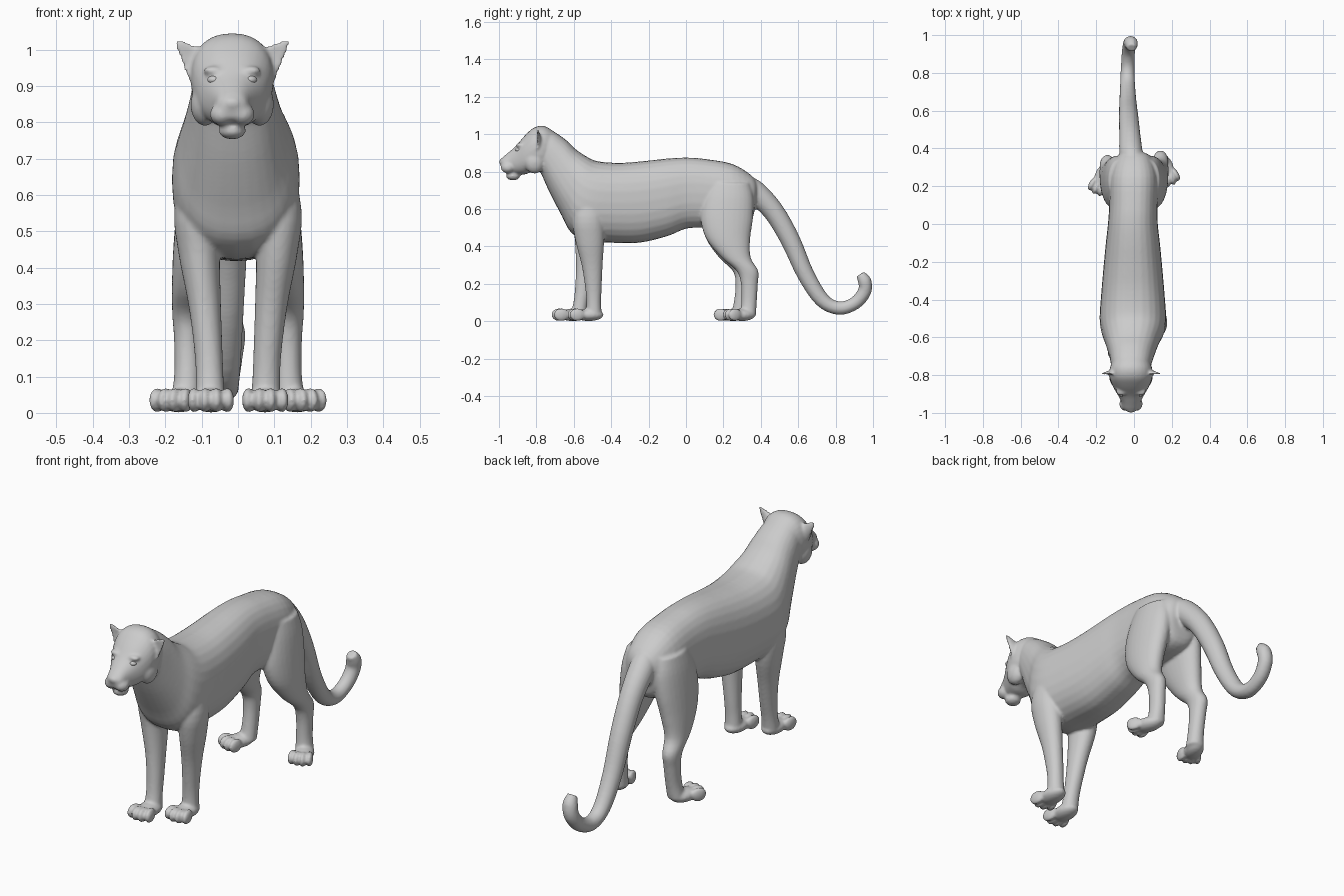
import bpy, bmesh, math
from mathutils import Vector, Matrix

skin = bmesh.new()
HX = -0.016  # head sits slightly off centre


def catmull(a, b, c, d, t):
    return [0.5 * (2 * q + (r - p) * t + (2 * p - 5 * q + 4 * r - s) * t * t
                   + (3 * q - p - 3 * r + s) * t ** 3) for p, q, r, s in zip(a, b, c, d)]


def loft(rings, power=2.0, n=28, steps=4):
    """Skin through rings (y1, z1, y2, z2, half width, centre x)."""
    fine = []
    for i in range(len(rings) - 1):
        q = [rings[min(max(i + k, 0), len(rings) - 1)] for k in (-1, 0, 1, 2)]
        fine += [catmull(*q, s / steps) for s in range(steps)]
    fine.append(rings[-1])
    loops = []
    for y1, z1, y2, z2, w, cx in fine:
        loop = []
        for k in range(n):
            a = 2 * math.pi * k / n
            c, s = math.cos(a), math.sin(a)
            u = math.copysign(abs(c) ** (2 / power), c)
            v = math.copysign(abs(s) ** (2 / power), s)
            loop.append(skin.verts.new((cx + w * u, (y1 + y2) / 2 + v * (y1 - y2) / 2,
                                        (z1 + z2) / 2 + v * (z1 - z2) / 2)))
        loops.append(loop)
    for a, b in zip(loops, loops[1:]):
        for k in range(n):
            skin.faces.new((a[k], a[(k + 1) % n], b[(k + 1) % n], b[k]))
    skin.faces.new(loops[0])
    skin.faces.new(loops[-1])


def blob(bm, loc, rad, rot=Matrix()):
    bmesh.ops.create_uvsphere(bm, u_segments=20, v_segments=12, radius=1,
                              matrix=Matrix.Translation(loc) @ rot @ Matrix.Diagonal((*rad, 1)))


# torso and neck
loft([(0.385, 0.72, 0.37, 0.62, 0.05, 0), (0.355, 0.775, 0.345, 0.53, 0.095, 0),
      (0.25, 0.84, 0.25, 0.50, 0.127, 0), (0.10, 0.868, 0.10, 0.50, 0.128, -0.003),
      (0, 0.875, 0, 0.495, 0.132, -0.006), (-0.10, 0.87, -0.10, 0.455, 0.143, -0.006),
      (-0.22, 0.857, -0.25, 0.42, 0.156, -0.006), (-0.35, 0.847, -0.40, 0.42, 0.168, -0.006),
      (-0.47, 0.855, -0.53, 0.43, 0.176, -0.006), (-0.53, 0.88, -0.615, 0.475, 0.166, -0.006),
      (-0.59, 0.92, -0.665, 0.565, 0.143, -0.01), (-0.64, 0.968, -0.73, 0.69, 0.122, -0.012),
      (-0.70, 1.01, -0.775, 0.79, 0.108, -0.015), (-0.75, 1.03, -0.79, 0.81, 0.10, HX)], 2.4)

# head and muzzle
loft([(-0.70, 1.01, -0.73, 0.82, 0.09, HX), (-0.755, 1.043, -0.77, 0.80, 0.112, HX),
      (-0.81, 1.037, -0.82, 0.80, 0.112, HX), (-0.86, 0.995, -0.86, 0.785, 0.096, HX),
      (-0.91, 0.937, -0.90, 0.785, 0.070, HX), (-0.95, 0.902, -0.93, 0.79, 0.052, HX),
      (-0.985, 0.872, -0.965, 0.80, 0.042, HX), (-0.996, 0.85, -0.985, 0.81, 0.022, HX)], 2.3)
blob(skin, (HX, -0.984, 0.853), (0.024, 0.016, 0.016))   # nose
blob(skin, (HX, -0.925, 0.777), (0.038, 0.038, 0.024))   # chin
for s in (-1, 1):
    blob(skin, (HX + s * 0.028, -0.952, 0.822), (0.034, 0.038, 0.031))  # whisker pad
    blob(skin, (HX + s * 0.075, -0.81, 0.85), (0.04, 0.055, 0.06))      # cheek
    blob(skin, (HX + s * 0.050, -0.885, 0.942), (0.03, 0.024, 0.013))   # brow
    # cupped ear
    ear = bmesh.ops.create_cone(skin, cap_ends=True, segments=20, radius1=0.055,
                                radius2=0.01, depth=0.125)["verts"]
    aim = Matrix.Translation((HX + s * 0.118, -0.80, 0.988)) @ Matrix.Rotation(s * math.radians(45), 4, 'Y')
    for v in ear:
        v.co.y *= 0.7 if v.co.y > 0 else -0.2
        v.co = aim @ v.co

# tail: y, z, radius, centre x
tail = [(0.30, 0.735, 0.055, 0), (0.37, 0.69, 0.062, -0.015), (0.47, 0.585, 0.056, -0.022),
        (0.56, 0.43, 0.052, -0.028), (0.64, 0.25, 0.046, -0.032), (0.73, 0.112, 0.04, -0.034),
        (0.82, 0.07, 0.036, -0.034), (0.905, 0.098, 0.035, -0.03), (0.955, 0.16, 0.036, -0.022),
        (0.955, 0.215, 0.036, -0.015), (0.932, 0.252, 0.024, -0.012)]
rings = []
for i, (y, z, r, cx) in enumerate(tail):
    p, q = tail[max(i - 1, 0)], tail[min(i + 1, len(tail) - 1)]
    t = Vector((q[0] - p[0], q[1] - p[1])).normalized() * r
    rings.append((y - t.y, z + t.x, y + t.y, z - t.x, r, cx))
loft(rings)


def leg(side, profile, step):
    """Rings of (z, y, half y, x, half x); step slides the lower leg forward."""
    out = []
    for z, y, hy, x, hx in profile:
        y -= step * max(0, 1 - z / 0.45)
        out.append((y - hy, z, y + hy, z, hx, side * x))
    loft(out, 2.1)


def paw(x, y, turn, size):
    base = Matrix.Translation((x, y, 0)) @ Matrix.Rotation(turn, 4, 'Z')
    blob(skin, base @ Vector((0, -0.025 * size, 0.034)), (0.05 * size, 0.08 * size, 0.033),
         Matrix.Rotation(turn, 4, 'Z'))
    for k in (-1.5, -0.5, 0.5, 1.5):
        fwd = -0.104 + 0.012 * abs(k)
        blob(skin, base @ Vector((k * 0.0305 * size, fwd * size, 0.035)),
             (0.0175 * size, 0.042 * size, 0.035), Matrix.Rotation(turn + k * 0.1, 4, 'Z'))


front = [(0.74, -0.50, 0.07, 0.09, 0.05), (0.56, -0.52, 0.085, 0.11, 0.065),
         (0.44, -0.515, 0.078, 0.107, 0.057), (0.30, -0.502, 0.056, 0.092, 0.045),
         (0.18, -0.495, 0.044, 0.082, 0.039), (0.10, -0.493, 0.039, 0.078, 0.038),
         (0.03, -0.493, 0.043, 0.076, 0.042)]
hind = [(0.74, 0.23, 0.11, 0.075, 0.06), (0.66, 0.225, 0.135, 0.085, 0.07),
        (0.55, 0.218, 0.14, 0.10, 0.07), (0.44, 0.226, 0.117, 0.117, 0.062),
        (0.34, 0.268, 0.078, 0.132, 0.05), (0.27, 0.328, 0.058, 0.14, 0.041),
        (0.20, 0.339, 0.045, 0.139, 0.037), (0.10, 0.337, 0.041, 0.139, 0.037),
        (0.03, 0.33, 0.044, 0.145, 0.043)]
for s, f_step, h_step in ((1, 0, 0), (-1, 0.09, 0.052)):
    leg(s, front, f_step)
    leg(s, hind, h_step)
    paw(s * 0.075, -0.495 - f_step * 0.95, 0, 1.0)
    paw(s * 0.155, 0.322 - h_step * 0.95, s * 0.35, 0.92)


def finish(bm, name):
    bmesh.ops.recalc_face_normals(bm, faces=bm.faces)
    for f in bm.faces:
        f.smooth = True
    me = bpy.data.meshes.new(name)
    bm.to_mesh(me)
    bm.free()
    ob = bpy.data.objects.new(name, me)
    bpy.context.collection.objects.link(ob)
    return ob


# fuse all parts into one smooth skin
body = finish(skin, "big_cat_body")
rm = body.modifiers.new("fuse", 'REMESH')
rm.mode = 'VOXEL'
rm.voxel_size = 0.007
rm.use_smooth_shade = True
sm = body.modifiers.new("soften", 'SMOOTH')
sm.factor = 0.5
sm.iterations = 5

# eyes
for s, name in ((-1, "left_eye"), (1, "right_eye")):
    bm = bmesh.new()
    blob(bm, (HX + s * 0.052, -0.899, 0.917), (0.017, 0.013, 0.011), Matrix.Rotation(s * 0.5, 4, 'Z'))
    finish(bm, name)
